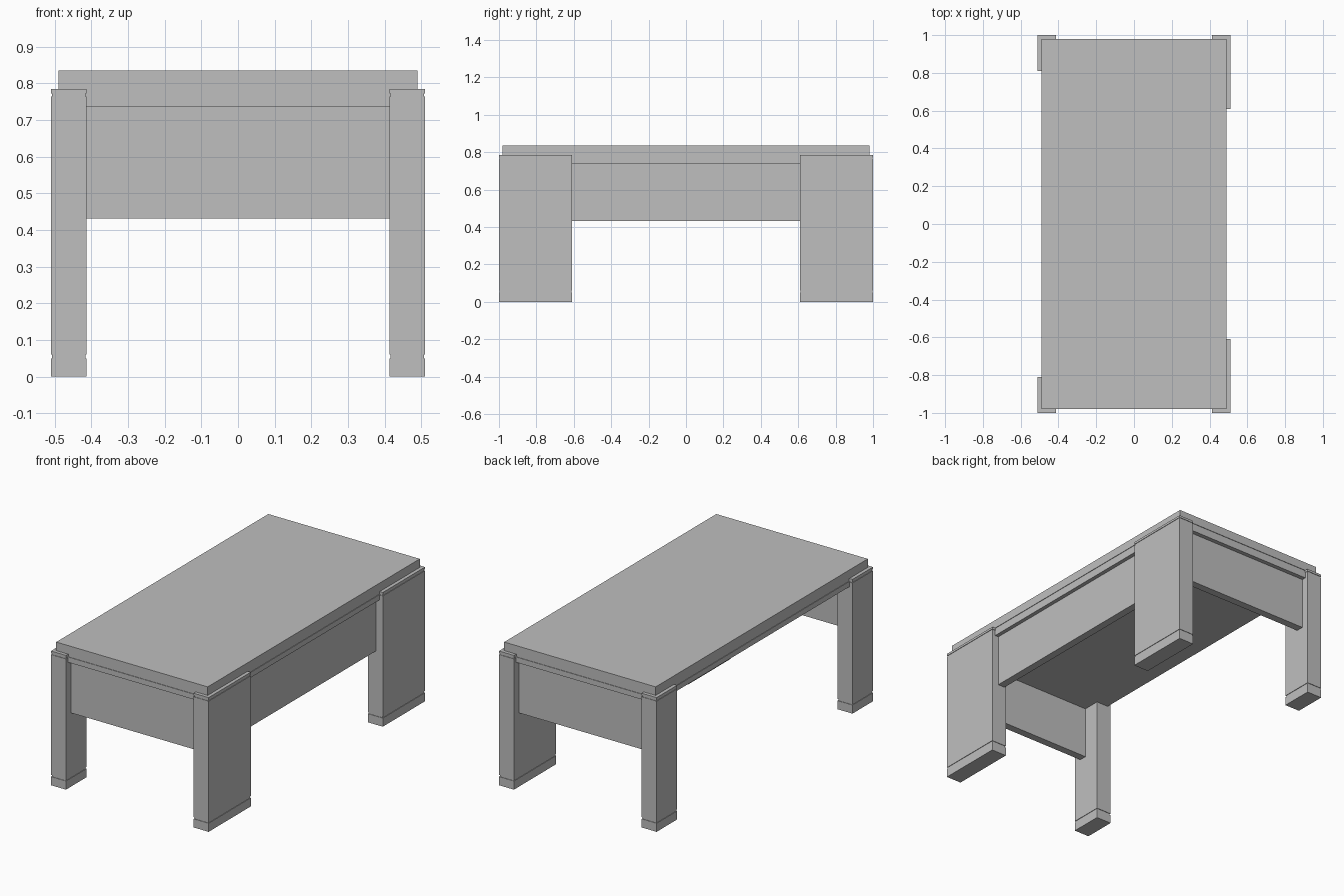
import bpy
import bmesh
from mathutils import Vector

if "Cube" in bpy.data.objects:
    bpy.data.objects.remove(bpy.data.objects["Cube"], do_unlink=True)

GREY = (0.52, 0.52, 0.52, 1.0)
mat = bpy.data.materials.new("plain grey")
mat.use_nodes = True
mat.diffuse_color = GREY
mat.node_tree.nodes["Principled BSDF"].inputs["Base Color"].default_value = GREY


def stacked_box(name, low, high, grooves=(), inset=0.003):
    """Box between two corners, with shallow shadow gaps at the given z ranges."""
    cuts = [low[2]] + [z for gap in grooves for z in gap] + [high[2]]
    bm = bmesh.new()
    for i, (z0, z1) in enumerate(zip(cuts, cuts[1:])):
        shrink = inset if i % 2 else 0.0
        a = Vector((low[0] + shrink, low[1] + shrink, z0))
        b = Vector((high[0] - shrink, high[1] - shrink, z1))
        part = bmesh.ops.create_cube(bm, size=1)["verts"]
        bmesh.ops.scale(bm, vec=b - a, verts=part)
        bmesh.ops.translate(bm, vec=(a + b) / 2, verts=part)
    mesh = bpy.data.meshes.new(name)
    bm.to_mesh(mesh)
    bm.free()
    mesh.materials.append(mat)
    obj = bpy.data.objects.new(name, mesh)
    bpy.context.collection.objects.link(obj)
    return obj


TOP_X, TOP_Y = 0.49, 0.98        # tabletop half sizes
LEG_IN, LEG_OUT = 0.413, 0.51    # leg faces across the width
LEG_TOP = 0.785
RIM_LOW, TOP_HIGH = 0.737, 0.835
PANEL_LOW, PANEL_THICK = 0.432, 0.045

# Tabletop with a shadow gap between slab and rim
stacked_box("tabletop", (-TOP_X, -TOP_Y, RIM_LOW), (TOP_X, TOP_Y, TOP_HIGH),
            [(0.768, LEG_TOP)])

# Legs: wide ones on the left side, narrow ones on the open right side
for side, side_name, leg_len in ((1, "left", 0.39), (-1, "right", 0.19)):
    for end, end_name in ((1, "back"), (-1, "front")):
        xs = sorted((side * LEG_IN, side * LEG_OUT))
        ys = sorted((end * (1 - leg_len), end))
        stacked_box(f"{end_name}_{side_name}_leg",
                    (xs[0], ys[0], 0), (xs[1], ys[1], LEG_TOP),
                    [(0.05, 0.06), (0.764, 0.772)])

# End panels, set back from the tabletop edge
for end, end_name in ((1, "back"), (-1, "front")):
    ys = sorted((end * 0.955, end * (0.955 - PANEL_THICK)))
    stacked_box(f"{end_name}_panel", (-LEG_IN, ys[0], PANEL_LOW),
                (LEG_IN, ys[1], RIM_LOW))

# Side panel between the wide legs
stacked_box("left_side_panel", (0.467 - PANEL_THICK, -0.61, PANEL_LOW),
            (0.467, 0.61, RIM_LOW))
